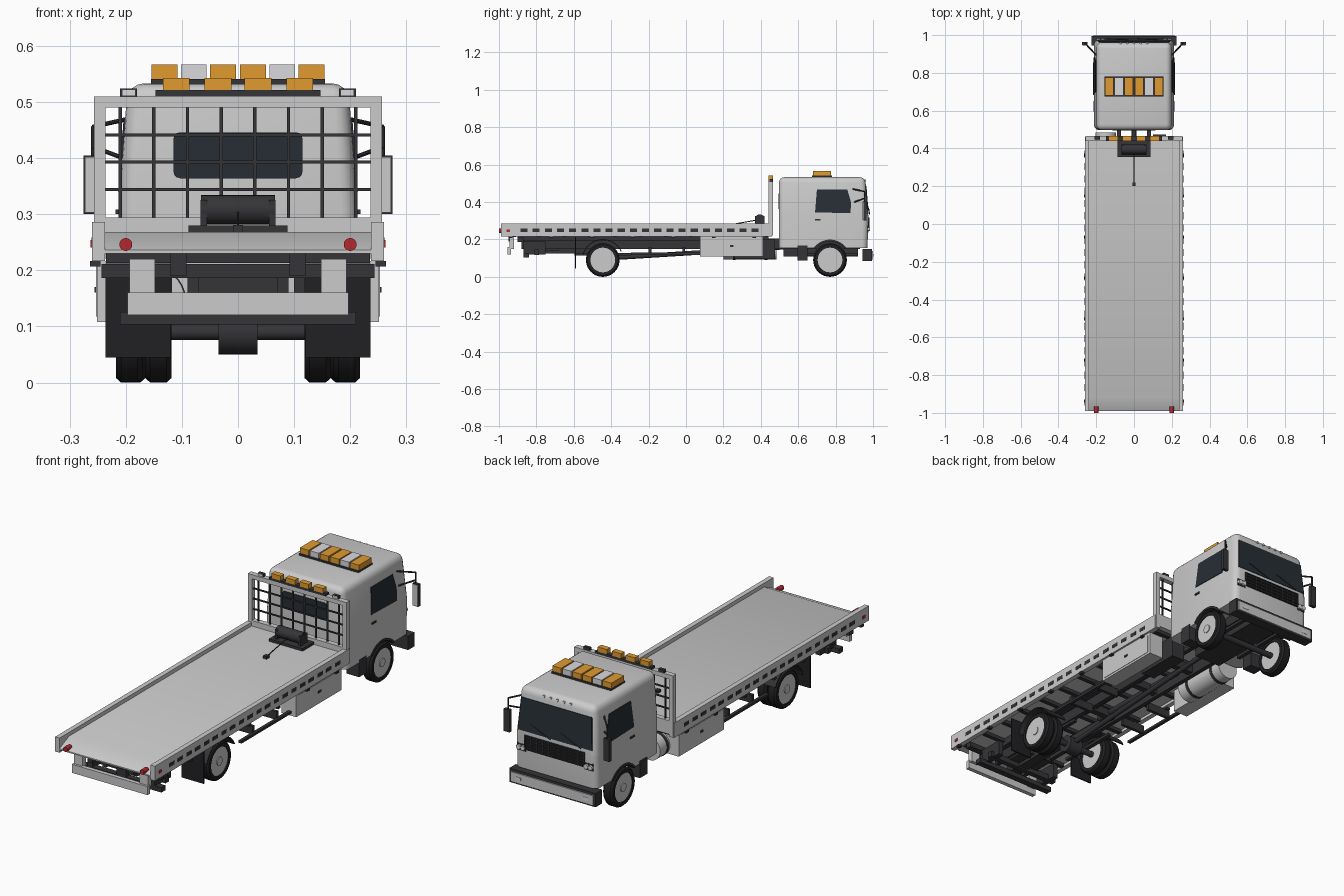
import bpy, bmesh, math
from mathutils import Vector, Matrix

if "Cube" in bpy.data.objects:
    bpy.data.objects.remove(bpy.data.objects["Cube"])


def material(name, r, g, b):
    m = bpy.data.materials.new(name)
    m.diffuse_color = (r, g, b, 1)
    m.use_nodes = True
    m.node_tree.nodes["Principled BSDF"].inputs["Base Color"].default_value = m.diffuse_color
    return m


DARK = material("dark_metal", 0.035, 0.035, 0.04)
RUBBER = material("rubber", 0.015, 0.015, 0.017)
GLASS = material("glass", 0.02, 0.027, 0.035)
AMBER = material("amber", 0.75, 0.33, 0.03)
WHITE = material("white_lens", 0.7, 0.7, 0.73)
RED = material("red_lens", 0.45, 0.02, 0.03)


def finish(bm, name, mat=None, mirror=False):
    bmesh.ops.recalc_face_normals(bm, faces=bm.faces)
    me = bpy.data.meshes.new(name)
    bm.to_mesh(me)
    bm.free()
    ob = bpy.data.objects.new(name, me)
    bpy.context.collection.objects.link(ob)
    if mat:
        me.materials.append(mat)
    if mirror:
        ob.modifiers.new("mirror", 'MIRROR')
    return ob


def boxes(name, specs, mat=None, mirror=False):
    """Each spec is x0, x1, y0, y1, z0, z1."""
    bm = bmesh.new()
    for x0, x1, y0, y1, z0, z1 in specs:
        mtx = Matrix.Translation(((x0 + x1) / 2, (y0 + y1) / 2, (z0 + z1) / 2)) @ \
            Matrix.Diagonal((x1 - x0, y1 - y0, z1 - z0, 1))
        bmesh.ops.create_cube(bm, size=1, matrix=mtx)
    return finish(bm, name, mat, mirror)


def prism_bm(pts, x0, x1):
    bm = bmesh.new()
    f = bm.faces.new([bm.verts.new((x0, y, z)) for y, z in pts])
    ext = bmesh.ops.extrude_face_region(bm, geom=[f])["geom"]
    bmesh.ops.translate(bm, vec=(x1 - x0, 0, 0), verts=[v for v in ext if isinstance(v, bmesh.types.BMVert)])
    return bm


def prism(name, pts, x0, x1, mat=None, mirror=False):
    return finish(prism_bm(pts, x0, x1), name, mat, mirror)


def rods(name, paths, r, mat=None, mirror=False, seg=12):
    """Round bars following each list of points."""
    bm = bmesh.new()
    for path in paths:
        for a, b in zip(path, path[1:]):
            a, b = Vector(a), Vector(b)
            mtx = Matrix.Translation((a + b) / 2) @ (b - a).to_track_quat('Z', 'Y').to_matrix().to_4x4()
            bmesh.ops.create_cone(bm, cap_ends=True, segments=seg, radius1=r, radius2=r,
                                  depth=(b - a).length, matrix=mtx)
    return finish(bm, name, mat, mirror)


def arc(name, cy, cz, r0, r1, a0, a1, x0, x1, mat):
    ang = [math.radians(a0 + (a1 - a0) * i / 16) for i in range(17)]
    pts = [(cy + r0 * math.cos(a), cz + r0 * math.sin(a)) for a in ang]
    pts += [(cy + r1 * math.cos(a), cz + r1 * math.sin(a)) for a in reversed(ang)]
    return prism(name, pts, x0, x1, mat, True)


def wheel(name, x, y, w):
    prof = [(.066, -w / 2), (.082, -w / 2), (.09, -w / 2 + .009), (.09, w / 2 - .009), (.082, w / 2), (.066, w / 2)]
    bm = bmesh.new()
    n = 40
    rings = [[bm.verts.new((x + dx, y + r * math.cos(k * math.tau / n), .09 + r * math.sin(k * math.tau / n)))
              for r, dx in prof] for k in range(n)]
    for k in range(n):
        a, b = rings[k], rings[(k + 1) % n]
        for j in range(len(prof)):
            i = (j + 1) % len(prof)
            bm.faces.new((a[j], a[i], b[i], b[j]))
    finish(bm, name + "_tire", RUBBER, True)
    rods(name + "_rim", [[(x - w * .42, y, .09), (x + w * .42, y, .09)]], .0665, None, True, n)
    rods(name + "_hub", [[(x, y, .09), (x + w * .5, y, .09)]], .02, None, True, 16)


def taper(bm):
    for v in bm.verts:
        v.co.x *= 1 - max(0, v.co.z - .31) * .35


# cab shell with rounded edges, tapered roof and wheel arches
bm = prism_bm([(.497, .155), (.97, .155), (.976, .31), (.958, .533), (.497, .533)], -.213, .213)
bmesh.ops.bevel(bm, geom=[e for e in bm.edges if e.calc_face_angle(0) > .5 and max(v.co.z for v in e.verts) > .2],
                offset=.03, segments=4, profile=.5, affect='EDGES')
bmesh.ops.bisect_plane(bm, geom=bm.verts[:] + bm.edges[:] + bm.faces[:], plane_co=(0, 0, .31), plane_no=(0, 0, 1))
taper(bm)
cab = finish(bm, "cab")
cutter = rods("wheel_arch_cutter", [[(-.3, .77, .09), (.3, .77, .09)]], .106, seg=40)
cutter.hide_render = True
cutter.hide_viewport = True
mod = cab.modifiers.new("arches", 'BOOLEAN')
mod.operation, mod.object, mod.solver = 'DIFFERENCE', cutter, 'EXACT'
arc("cab_wheel_arch", .77, .09, .099, .109, 38, 142, .14, .217, DARK)

# cab glass
front_y = lambda z: .976 - (z - .31) * .0807
bm = prism_bm([(.69, .345), (.88, .34), (.882, .4), (.862, .468), (.70, .468)], -.216, .216)
taper(bm)
finish(bm, "side_windows", GLASS)
bm = prism_bm([(front_y(.335) - .03, .335), (front_y(.335) + .003, .335),
               (front_y(.485) + .003, .485), (front_y(.485) - .03, .485)], -.195, .195)
taper(bm)
finish(bm, "windshield", GLASS)
bm = bmesh.new()
bmesh.ops.create_cube(bm, size=1, matrix=Matrix.Translation((0, .498, .405)) @ Matrix.Diagonal((.23, .008, .082, 1)))
bmesh.ops.bevel(bm, geom=[e for e in bm.edges if abs(e.verts[0].co.y - e.verts[1].co.y) > .005],
                offset=.012, segments=3, profile=.5, affect='EDGES')
finish(bm, "rear_window", GLASS)
rods("wipers", [[(x, .982, .333), (x + .11, .976, .375)] for x in (-.14, .02)], .002, DARK, seg=6)

# grille, headlights, door details
boxes("grille", [(-.155, .155, .95, .976, .25, .318)], RUBBER)
boxes("grille_bars", [(-.155, .155, .97, .981, z, z + .004) for z in (.25, .266, .282, .298, .314)] +
      [(x * .031 - .002, x * .031 + .002, .97, .98, .25, .318) for x in range(-5, 6)], DARK)
boxes("headlight_housing", [(.153, .197, .94, .975, .238, .272)], DARK, True)
rods("headlights", [[(x, .95, .255), (x, .983, .255)] for x in (.165, .187)], .011, WHITE, True, 16)
boxes("door_handle", [(.212, .218, .69, .72, .30, .308)], DARK, True)
rods("roof_marker_lights", [[(x * .035, .93, .51), (x * .035, .962, .515)] for x in range(-2, 3)], .006, WHITE)

# front bumper
boxes("front_bumper", [(-.225, .225, .945, .994, .085, .15)], DARK)
boxes("bumper_face", [(-.215, .215, .99, 1.0, .092, .138)])
boxes("fog_lights", [(.16, .19, .995, 1.0015, .108, .122)], WHITE, True)

# mirrors
rods("mirror_arm", [[(.195, .89, .47), (.258, .955, .456), (.258, .955, .40)],
                    [(.205, .9, .40), (.258, .955, .42)]], .004, DARK, True, 8)
boxes("mirror_housing", [(.245, .275, .948, .964, .30, .405)], DARK, True)
boxes("mirror_face", [(.247, .273, .945, .949, .303, .402)], None, True)

# roof light bar
boxes("roof_light_base", [(-.155, .155, .675, .78, .533, .541), (-.13, -.11, .69, .765, .525, .535),
                          (.11, .13, .69, .765, .525, .535)], DARK)
xs = [-.131, -.079, -.027, .027, .079, .131]
for label, ids, m in (("amber", (0, 2, 3, 5), AMBER), ("white", (1, 4), WHITE)):
    boxes("roof_lights_" + label, [(xs[i] - .023, xs[i] + .023, .68, .775, .541, .567) for i in ids], m)

# tilting deck with sloped tail and side rails
prism("deck", [(-.99, .23), (.465, .23), (.465, .268), (-.92, .268), (-.99, .236)], -.24, .24)
boxes("side_rail", [(.237, .26, -.99, .46, .217, .286)], None, True)
slots = [-.885 + i * .065 for i in range(20)]
boxes("rail_slots", [(.25, .2612, y, y + .038, .241, .258) for y in slots], DARK, True)
boxes("rail_clips", [(.245, .264, y - .009, y + .009, .207, .217) for y in [.365 - .217 * i for i in range(7)]],
      DARK, True)
boxes("side_markers", [(.255, .263, -.96, -.942, .241, .254)], RED, True)
rods("tail_lights", [[(.2, -1.0, .246), (.2, -.965, .246)]], .0115, RED, True, 20)

# headboard with mesh guard
boxes("headboard_frame", [(-.257, -.236, .44, .465, .22, .51), (.236, .257, .44, .465, .22, .51),
                          (-.257, .257, .44, .465, .49, .51), (-.24, .24, .44, .465, .262, .294)])
boxes("headboard_mesh", [(x * .06 - .033, x * .06 - .027, .45, .456, .29, .495) for x in range(-3, 5)] +
      [(-.24, .24, .45, .456, z - .003, z + .003) for z in (.344, .393, .441)], DARK)
boxes("headboard_light_base", [(-.147, .147, .44, .466, .509, .521)], DARK)
boxes("headboard_lights", [(x - .024, x + .024, .44, .466, .521, .543) for x in (-.11, -.036, .036, .11)], AMBER)
boxes("work_light_housing", [(.18, .21, .448, .462, .509, .524)], DARK, True)
boxes("work_light_lens", [(.183, .207, .445, .449, .511, .522)], WHITE, True)

# winch, cable and hook
boxes("winch_base", [(-.088, .088, .355, .45, .267, .28), (-.067, -.055, .37, .42, .28, .325),
                     (.055, .067, .37, .42, .28, .325)], DARK)
rods("winch_drum", [[(-.066, .395, .308), (.066, .395, .308)]], .026, DARK, seg=24)
rods("winch_cable", [[(0, .37, .302), (0, .215, .275)]], .0025, DARK, seg=6)
boxes("hook", [(-.009, .009, .2, .22, .267, .281)], DARK)

# chassis and deck subframe
boxes("chassis_rails", [(.07, .09, -.88, .93, .15, .205)], DARK, True)
boxes("subframe_rails", [(.095, .12, -.9, .44, .195, .231)], DARK, True)
boxes("deck_crossmembers", [(-.235, .235, y, y + .02, .213, .231) for y in [-.93 + .135 * i for i in range(11)]], DARK)
boxes("chassis_crossmembers", [(-.08, .08, y, y + .03, .16, .197) for y in (-.85, -.6, -.25, .05, .3, .6)], DARK)
boxes("engine", [(-.07, .07, .52, .92, .11, .25)], DARK)
rods("axles", [[(-.2, y, .09), (.2, y, .09)] for y in (-.445, .77)], .014, DARK)
rods("differential", [[(-.035, -.445, .09), (.035, -.445, .09)]], .04, DARK, seg=20)
rods("driveshaft", [[(0, -.41, .1), (0, .55, .16)]], .012, DARK)
rods("tilt_cylinders", [[(.045, -.3, .185), (.045, .25, .185)]], .014, DARK, True, 16)
boxes("leaf_springs", [(.092, .11, y - .15, y + .15, .115, .128) for y in (-.445, .77)], DARK, True)

# wheels, fenders and flaps
wheel("front_wheel", .19, .77, .05)
wheel("rear_outer_wheel", .194, -.445, .047)
wheel("rear_inner_wheel", .142, -.445, .047)
arc("rear_fender", -.445, .09, .107, .112, 25, 165, .118, .225, DARK)
boxes("rear_mud_flap", [(.12, .236, -.593, -.587, .045, .212)], RUBBER, True)
boxes("front_mud_flap", [(.15, .215, .595, .65, .088, .168)], DARK, True)

# side tool boxes, fuel tank and guards
boxes("tool_box", [(.175, .251, .075, .412, .108, .217)], None, True)
boxes("tool_box_door", [(.25, .253, .09, .397, .118, .207)], None, True)
boxes("tool_box_latch", [(.252, .256, .235, .255, .16, .17)], DARK, True)
rods("fuel_tank", [[(-.15, .2, .148), (-.15, .485, .148)]], .055, seg=28)
rods("tank_straps", [[(-.15, y, .148), (-.15, y + .015, .148)] for y in (.25, .42)], .057, DARK, seg=28)
boxes("battery_box", [(.1, .17, .26, .475, .096, .2)], DARK)
boxes("side_guard", [(.21, .225, -.295, .078, .118, .13), (.09, .215, -.2, -.185, .122, .16),
                     (.09, .215, -.02, -.005, .122, .16)], DARK, True)

# rear bumper and wheel lift
boxes("rear_bumper", [(-.197, .197, -.955, -.935, .12, .16)])
boxes("bumper_brackets", [(.148, .193, -.945, -.92, .15, .22)], None, True)
boxes("tail_beam", [(-.243, .243, -.9, -.87, .186, .211)], DARK)
boxes("tail_hooks", [(.092, .12, -.95, -.92, .19, .231)], DARK, True)
boxes("lift_crossbars", [(-.21, .21, -.87, -.84, .103, .126), (-.19, .19, -.81, -.785, .118, .145)], DARK)
boxes("lift_boom", [(-.025, .025, -.87, -.5, .125, .16), (-.08, .08, -.79, -.68, .14, .16)], DARK)
boxes("lift_arms", [(.15, .175, -.87, -.75, .12, .19)], DARK, True)

# smooth round parts, keep hard edges
for ob in bpy.context.scene.objects:
    if not ob.hide_viewport:
        ob.select_set(True)
        bpy.context.view_layer.objects.active = ob
bpy.ops.object.shade_smooth_by_angle(angle=math.radians(35))
